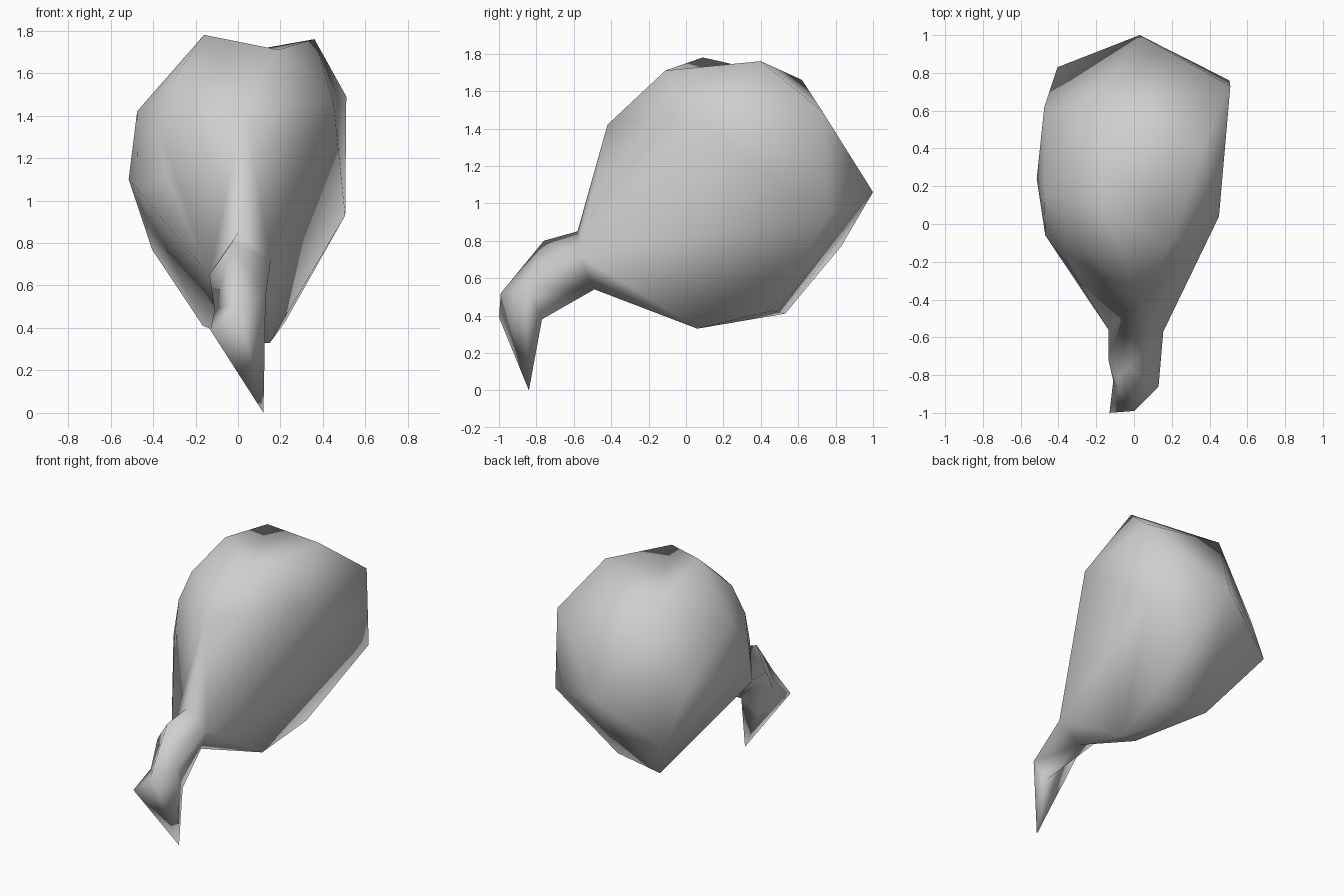
import bpy, bmesh

old = bpy.data.objects.get("Cube")
if old:
    bpy.data.objects.remove(old, do_unlink=True)

grey = bpy.data.materials.new("plain_grey")
grey.use_nodes = True
colour = (0.62, 0.62, 0.62, 1)
grey.diffuse_color = colour
grey.node_tree.nodes["Principled BSDF"].inputs["Base Color"].default_value = colour

bm = bmesh.new()


def points(*coords):
    return [bm.verts.new(c) for c in coords]


# Neck root: top, left, bottom and right corners, shared with the body
root = points((0, -.58, .85), (-.135, -.56, .65), (.05, -.49, .54), (.155, -.57, .72))

# Crown of the bulb
peak, crest, dip, rear = points((-.16, .09, 1.78), (.36, .4, 1.76),
                                (.19, -.11, 1.71), (-.2, .62, 1.66))
body = [peak, crest, dip, rear]
# Sides and front of the bulb
body += points((.51, .73, 1.49), (.505, .76, .93), (.45, .04, 1.46), (.03, -.42, 1.42),
               (-.31, -.08, 1.56), (-.375, -.136, 1.36), (-.34, -.237, 1.12),
               (-.47, -.06, 1.05), (-.515, .24, 1.1), (-.475, .155, 1.42), (-.475, .62, 1.17))
# Back tip and underside of the bulb
body += points((.03, 1, 1.06), (-.405, .83, .77), (-.165, .53, .41),
               (.22, .46, .425), (.15, .06, .33), (.04, .06, .33))

# Wrap the bulb in a faceted skin
hull = bmesh.ops.convex_hull(bm, input=body + root)
for v in hull["geom_interior"]:
    if isinstance(v, bmesh.types.BMVert) and v not in root:
        bm.verts.remove(v)

# Turn the crown edge to make its shallow valley
ridge = bm.edges.get((peak, crest))
if ridge:
    far = {v for f in ridge.link_faces for v in f.verts}
    if dip in far and rear in far:
        bmesh.ops.rotate_edges(bm, edges=[ridge], use_ccw=False)

# Open the bulb where the neck joins
cap = [f for f in bm.faces if all(v in root for v in f.verts)]
bmesh.ops.delete(bm, geom=cap, context="FACES")

# Neck: a bent four-sided tube
bend = points((-.03, -.76, .80), (-.135, -.72, .65), (.1, -.77, .38), (.13, -.86, .55))
for i in range(4):
    j = (i + 1) % 4
    bm.faces.new((root[i], root[j], bend[j], bend[i]))

# Spout: hooked end with a pointed lower tip
top, left, under, right = bend
brow, notch, lip, tip, heel = points((0, -.99, .52), (-.11, -.83, .485), (-.13, -1, .39),
                                     (.12, -.84, 0), (0, -.83, .26))
for face in ((top, left, notch), (top, notch, brow), (brow, notch, lip), (top, brow, right),
             (brow, lip, tip), (brow, tip, right), (right, tip, under), (under, tip, heel),
             (heel, tip, lip), (heel, lip, notch), (under, heel, notch), (under, notch, left)):
    bm.faces.new(face)

# Smooth shading all over
bmesh.ops.recalc_face_normals(bm, faces=bm.faces[:])
for f in bm.faces:
    f.smooth = True

mesh = bpy.data.meshes.new("bulb_with_spout")
bm.to_mesh(mesh)
bm.free()
mesh.materials.append(grey)
bulb = bpy.data.objects.new("bulb_with_spout", mesh)
bpy.context.scene.collection.objects.link(bulb)
